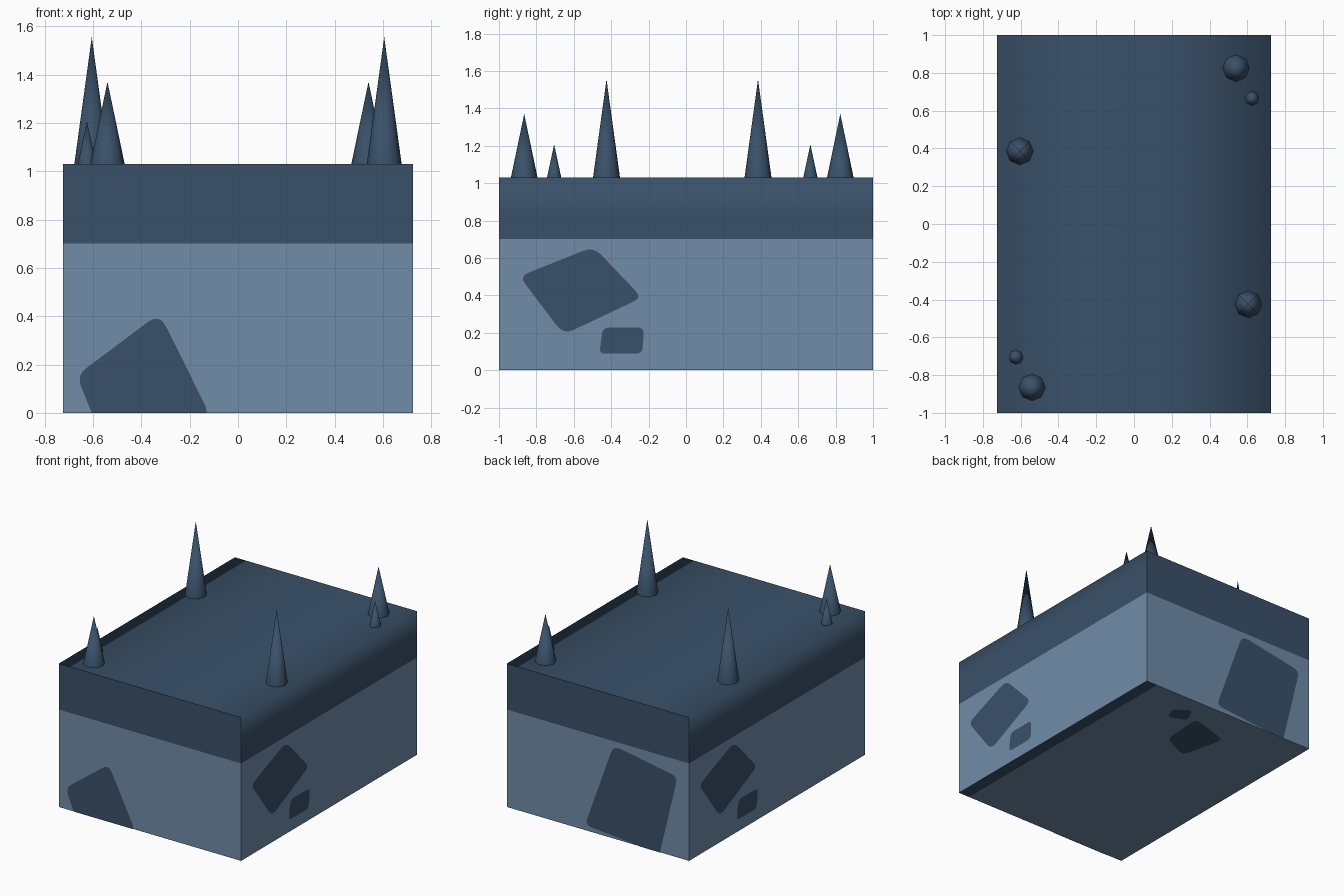
import bpy, bmesh, math
from mathutils import Vector

if "Cube" in bpy.data.objects:
    bpy.data.objects.remove(bpy.data.objects["Cube"])


def material(name, rgb):
    m = bpy.data.materials.new(name)
    m.diffuse_color = (*rgb, 1)
    m.use_nodes = True
    m.node_tree.nodes["Principled BSDF"].inputs["Base Color"].default_value = m.diffuse_color
    return m


DARK = material("dark slate blue", (0.042, 0.082, 0.141))
LIGHT = material("light slate blue", (0.162, 0.262, 0.392))

HX, HY, TOP, BAND = 0.725, 1.0, 1.03, 0.70
STRIP = 0.635


def add_object(name, bm, mats):
    me = bpy.data.meshes.new(name)
    bm.to_mesh(me)
    bm.free()
    for m in mats:
        me.materials.append(m)
    ob = bpy.data.objects.new(name, me)
    bpy.context.collection.objects.link(ob)
    return ob


# Block: a cross-section swept along y, dark band above, light below
def build_block():
    profile = [(-HX, 0), (-HX, BAND), (-HX, 0.85), (-HX, TOP), (-0.09, TOP), (0.09, TOP),
               (HX, TOP), (HX, 0.85), (HX, BAND), (HX, 0), (STRIP, 0)]
    n = len(profile)
    bm = bmesh.new()
    ends = [[bm.verts.new((x, y, z)) for x, z in profile] for y in (-HY, HY)]
    for i in range(n):
        j = (i + 1) % n
        bm.faces.new((ends[0][i], ends[0][j], ends[1][j], ends[1][i]))
    for end in ends:
        bm.faces.new(end[1:9])                   # upper part of end
        bm.faces.new(end[8:] + end[:2])          # lower part of end
    bmesh.ops.recalc_face_normals(bm, faces=bm.faces)
    for f in bm.faces:
        f.smooth = True
        c = f.calc_center_median()
        under_strip = f.normal.z < -0.5 and c.x > STRIP
        f.material_index = 0 if c.z > BAND or under_strip else 1
    # the two long upper edges are shaded soft, all others stay crisp
    for e in bm.edges:
        a, b = e.verts
        soft = abs(a.co.y - b.co.y) > 1 and a.co.z > 0.95
        e.smooth = soft or e.calc_face_angle(0) < math.radians(30)
    return add_object("block", bm, [DARK, LIGHT])


# Painted patch: a polygon with rounded corners lying just above a face
def patch(name, origin, u, v, corners):
    origin, u, v = Vector(origin), Vector(u), Vector(v)
    out = u.cross(v)
    pts = []
    for i, (a, b, r) in enumerate(corners):
        p = Vector((a, b))
        if r == 0:
            pts.append(p)
            continue
        prev = Vector(corners[i - 1][:2])
        nxt = Vector(corners[(i + 1) % len(corners)][:2])
        s = p + (prev - p).normalized() * r
        e = p + (nxt - p).normalized() * r
        for k in range(5):
            t = k / 4
            pts.append(s * (1 - t) ** 2 + p * 2 * t * (1 - t) + e * t * t)
    bm = bmesh.new()
    f = bm.faces.new([bm.verts.new(origin + u * q.x + v * q.y + out * 0.003) for q in pts])
    f.normal_update()
    if f.normal.dot(out) < 0:
        f.normal_flip()
    return add_object(name, bm, [DARK])


# Spike: eight-sided cone standing on the top
def spike(name, x, y, radius, tip):
    h = tip - TOP
    bpy.ops.mesh.primitive_cone_add(vertices=8, radius1=radius, radius2=0, depth=h,
                                    location=(x, y, TOP + h / 2))
    ob = bpy.context.object
    ob.name = name
    ob.data.materials.append(DARK)
    bpy.ops.object.shade_smooth_by_angle(angle=math.radians(50))


build_block()

# Side patches, repeated on the other side by a half turn
diamond = [(-0.89, 0.502, 0.05), (-0.495, 0.66, 0.06), (-0.235, 0.388, 0.05), (-0.655, 0.19, 0.06)]
small = [(-0.463, 0.088, 0.03), (-0.445, 0.228, 0.035), (-0.224, 0.228, 0.035), (-0.234, 0.088, 0.035)]
for side, s in (("right", 1), ("left", -1)):
    for label, shape in (("large", diamond), ("small", small)):
        patch(f"{side}_{label}_patch", (s * HX, 0, 0), (0, s, 0), (0, 0, 1), shape)

# End patches, cut off by the ground edge
patch("front_patch", (0, -HY, 0), (1, 0, 0), (0, 0, 1),
      [(-0.605, 0, 0), (-0.668, 0.155, 0.05), (-0.325, 0.412, 0.06), (-0.13, 0.02, 0.02), (-0.13, 0, 0)])
patch("back_patch", (0, HY, 0), (-1, 0, 0), (0, 0, 1),
      [(-0.10, 0.04, 0.05), (0.125, 0.67, 0.06), (0.635, 0.58, 0.05), (0.495, 0, 0), (0.34, 0, 0)])

# Underside patches
patch("underside_small_patch", (0, 0, 0), (1, 0, 0), (0, -1, 0),
      [(0.30, -0.72, 0.03), (0.345, -0.82, 0.03), (0.23, -0.895, 0.03), (0.17, -0.77, 0.03)])
patch("underside_large_patch", (0, 0, 0), (1, 0, 0), (0, -1, 0),
      [(0.11, -0.49, 0.05), (0.13, -0.82, 0.06), (-0.19, -0.72, 0.05), (-0.11, -0.385, 0.05)])

# Spikes: the same three along each long edge, turned half round
for side, s in (("right", 1), ("left", -1)):
    for label, x, y, r, tip in (("tall", 0.605, -0.405, 0.072, 1.555),
                                ("medium", 0.54, 0.845, 0.071, 1.37),
                                ("small", 0.625, 0.685, 0.038, 1.207)):
        spike(f"{side}_{label}_spike", s * x, s * y - 0.02, r, tip)
